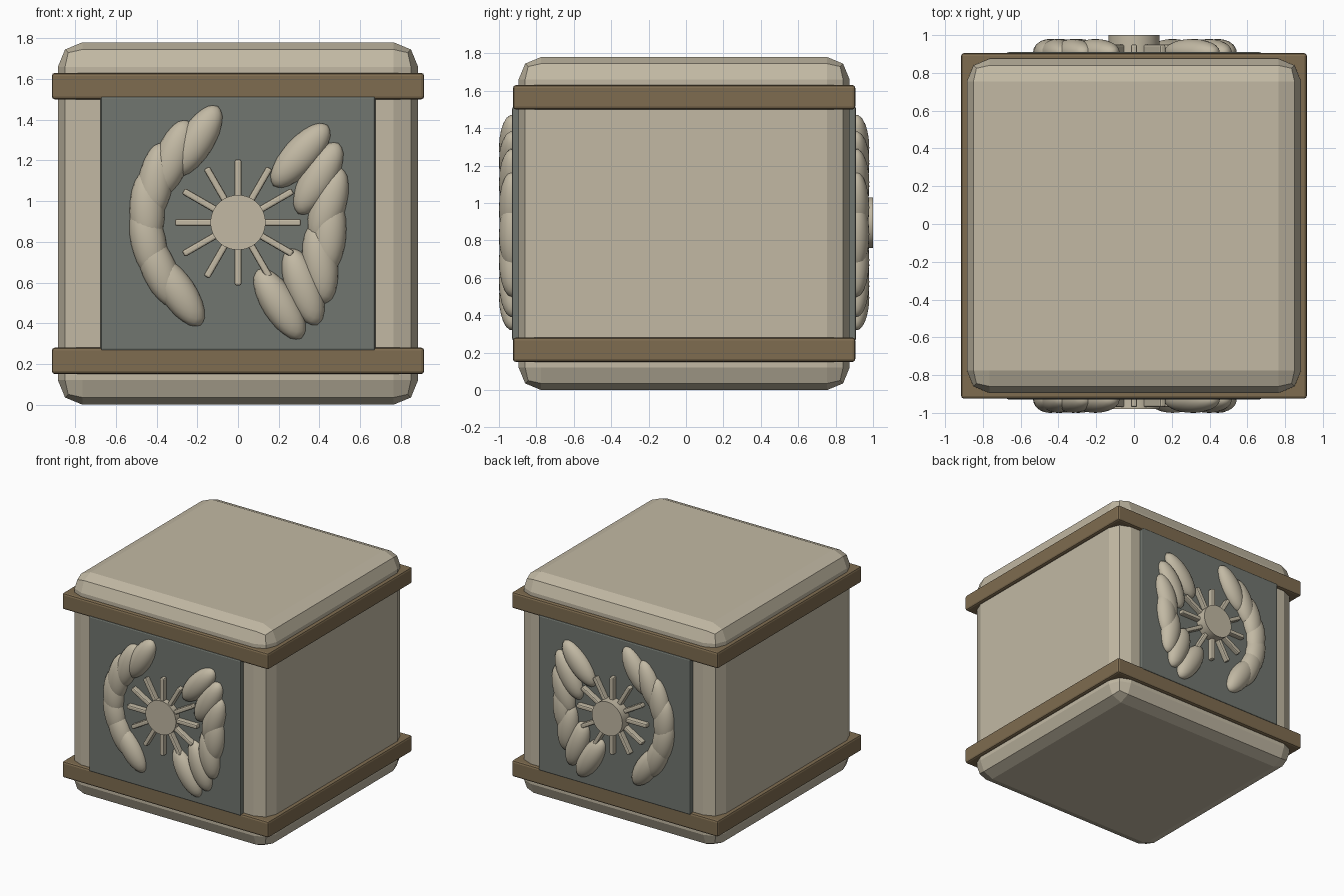
import bpy
from math import radians, cos, sin, pi
from mathutils import Matrix, Vector

cube = bpy.data.objects.get("Cube")
if cube:
    bpy.data.objects.remove(cube, do_unlink=True)


def make_material(name, rgb):
    mat = bpy.data.materials.new(name)
    mat.use_nodes = True
    mat.diffuse_color = (*rgb, 1)
    mat.node_tree.nodes["Principled BSDF"].inputs["Base Color"].default_value = (*rgb, 1)
    return mat


stone = make_material("pale stone", (0.54, 0.485, 0.37))
bronze = make_material("dull bronze", (0.21, 0.15, 0.08))
slate = make_material("grey slate", (0.165, 0.182, 0.16))

MID_Y = -0.01       # middle of the block
EMBLEM_Z = 0.895    # middle of the emblem


def finish(name, mat):
    obj = bpy.context.object
    obj.name = name
    obj.data.materials.append(mat)
    return obj


def box(name, mat, center, size, bevel, segments, tilt=0):
    """Bevelled box, turned by tilt in the x-z plane."""
    bpy.ops.mesh.primitive_cube_add(size=1, location=center, rotation=(0, -tilt, 0))
    obj = finish(name, mat)
    obj.data.transform(Matrix.Diagonal((*size, 1)))
    mod = obj.modifiers.new("Bevel", 'BEVEL')
    mod.width = bevel
    mod.segments = segments
    return obj


def on_circle(angle, radius, y):
    return Vector((radius * cos(angle), y, EMBLEM_Z + radius * sin(angle)))


def leaf(name, center, tilt):
    bpy.ops.mesh.primitive_ico_sphere_add(subdivisions=3, radius=1, location=center,
                                          rotation=(0, -tilt, 0))
    obj = finish(name, stone)
    obj.data.transform(Matrix.Diagonal((0.2, 0.07, 0.086, 1)))
    bpy.ops.object.shade_smooth_by_angle(angle=radians(40))


# Main block and the two bands around it
box("block", stone, (0, MID_Y, 0.89), (1.77, 1.77, 1.78), 0.12, 2)
for name, z in (("lower_band", 0.215), ("upper_band", 1.565)):
    box(name, bronze, (0, MID_Y, z), (1.83, 1.83, 0.13), 0.015, 2)

# Panel and emblem on the front and back
for side, face_y, out, disc_top in (("front", -0.93, -1, 0.05), ("back", 0.91, 1, 0.09)):
    box(side + "_panel", slate, (0, face_y - out * 0.04, 0.89),
        (1.35, 0.08, 1.25), 0.012, 2)

    # Sun disc
    depth = disc_top + 0.03
    bpy.ops.mesh.primitive_cylinder_add(
        vertices=48, radius=0.135, depth=depth, rotation=(pi / 2, 0, 0),
        location=(0, face_y + out * (disc_top - depth / 2), EMBLEM_Z))
    finish(side + "_sun_disc", stone)
    bpy.ops.object.shade_smooth_by_angle(angle=radians(30))

    # Sun rays
    for i in range(12):
        angle = i * pi / 6
        box(f"{side}_ray_{i + 1}", stone, on_circle(angle, 0.21, face_y + out * 0.015),
            (0.2, 0.05, 0.034), 0.01, 2, angle)

    # Two curved sprays of seven leaves
    for i in range(7):
        t = i / 6
        leaf(f"{side}_left_leaf_{i + 1}", on_circle(radians(47 - 110 * t), 0.45, face_y),
             radians(48 + 74 * t))
        leaf(f"{side}_right_leaf_{i + 1}", on_circle(radians(117 + 112 * t), 0.45, face_y),
             radians(58 + 66 * t))
